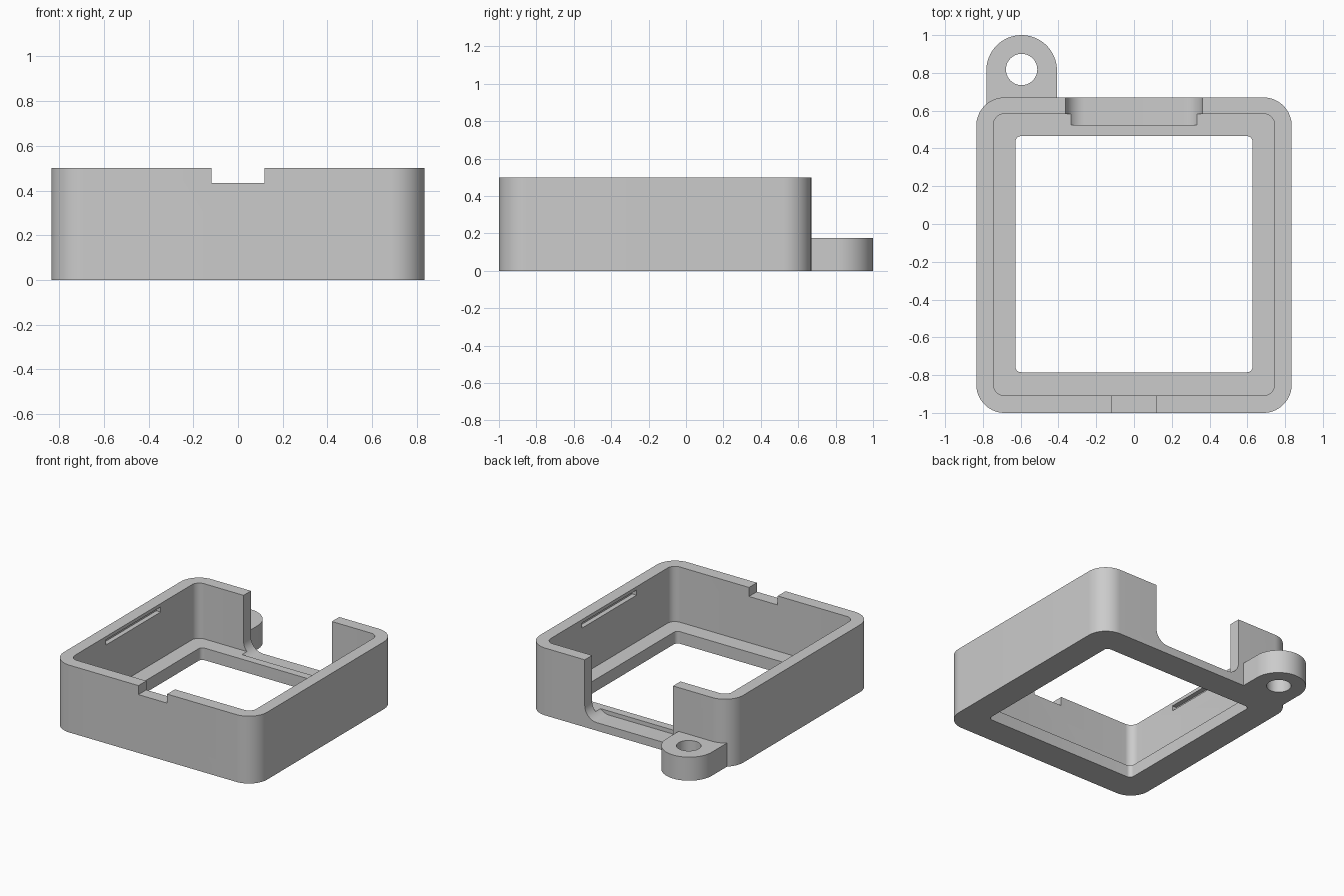
import bpy
import bmesh
from math import sin, cos, pi, radians
from mathutils import Matrix

if "Cube" in bpy.data.objects:
    bpy.data.objects.remove(bpy.data.objects["Cube"], do_unlink=True)

grey = bpy.data.materials.new("light grey plastic")
grey.use_nodes = True
colour = (0.6, 0.6, 0.6, 1)
grey.diffuse_color = colour
grey.node_tree.nodes["Principled BSDF"].inputs["Base Color"].default_value = colour


def arc(cx, cy, r, start, end, steps):
    angles = [radians(start + (end - start) * i / steps) for i in range(steps + 1)]
    return [(cx + r * cos(a), cy + r * sin(a)) for a in angles]


def rounded_rect(x0, x1, y0, y1, r, steps=12):
    centres = [(x1 - r, y1 - r), (x0 + r, y1 - r), (x0 + r, y0 + r), (x1 - r, y0 + r)]
    points = []
    for i, (cx, cy) in enumerate(centres):
        points += arc(cx, cy, r, 90 * i, 90 * i + 90, steps)
    return points


def rect(x0, x1, y0, y1):
    return [(x0, y0), (x1, y0), (x1, y1), (x0, y1)]


def prism(name, outline, low, high, matrix=None):
    """Extrude an outline between two heights."""
    bm = bmesh.new()
    face = bm.faces.new([bm.verts.new((x, y, low)) for x, y in outline])
    top = bmesh.ops.extrude_face_region(bm, geom=[face])["geom"]
    moved = [v for v in top if isinstance(v, bmesh.types.BMVert)]
    bmesh.ops.translate(bm, verts=moved, vec=(0, 0, high - low))
    if matrix:
        bm.transform(matrix)
    bmesh.ops.recalc_face_normals(bm, faces=bm.faces)
    mesh = bpy.data.meshes.new(name)
    bm.to_mesh(mesh)
    bm.free()
    mesh.materials.append(grey)
    obj = bpy.data.objects.new(name, mesh)
    bpy.context.collection.objects.link(obj)
    return obj


def combine(target, tool, operation="DIFFERENCE"):
    """Apply a boolean and discard the tool."""
    mod = target.modifiers.new("cut", "BOOLEAN")
    mod.operation = operation
    mod.solver = "EXACT"
    mod.object = tool
    graph = bpy.context.evaluated_depsgraph_get()
    result = bpy.data.meshes.new_from_object(target.evaluated_get(graph))
    target.modifiers.clear()
    target.data = result
    bpy.data.objects.remove(tool, do_unlink=True)


# Outer shell and rear mounting lug
case = prism("case_frame", rounded_rect(-0.835, 0.835, -1, 0.67, 0.15, 16), 0, 0.5)
lug_x, lug_y = -0.595, 0.813
lug_outline = arc(lug_x, lug_y, 0.187, 0, 180, 32) + [(-0.782, 0.6), (-0.408, 0.6)]
combine(case, prism("lug", lug_outline, 0, 0.175), "UNION")
combine(case, prism("lug_hole", arc(lug_x, lug_y + 0.005, 0.083, 0, 352.5, 47), -0.1, 0.3))

# Cavity above the floor, and the window through the floor
combine(case, prism("cavity", rounded_rect(-0.745, 0.745, -0.908, 0.583, 0.06), 0.09, 0.7))
combine(case, prism("floor_window", rounded_rect(-0.628, 0.628, -0.785, 0.465, 0.03, 8), -0.1, 0.3))

# Rear opening with rounded lower corners, dipping into the floor
stand_up = Matrix.Rotation(pi / 2, 4, "X")
combine(case, prism("rear_opening", rounded_rect(-0.363, 0.363, 0.06, 0.8, 0.1),
                    -0.8, -0.525, stand_up))

# Notch in the front rim
combine(case, prism("front_notch", rect(-0.118, 0.118, -1.1, -0.8), 0.433, 0.7))

# Snap grooves inside both side walls
for side in (-1, 1):
    x0, x1 = sorted((side * 0.7, side * 0.78))
    combine(case, prism("snap_groove", rect(x0, x1, -0.483, 0.157), 0.437, 0.475))

# Smooth rounded corners, crisp edges
bpy.ops.object.select_all(action="DESELECT")
case.select_set(True)
bpy.context.view_layer.objects.active = case
bpy.ops.object.shade_smooth_by_angle(angle=radians(30))
